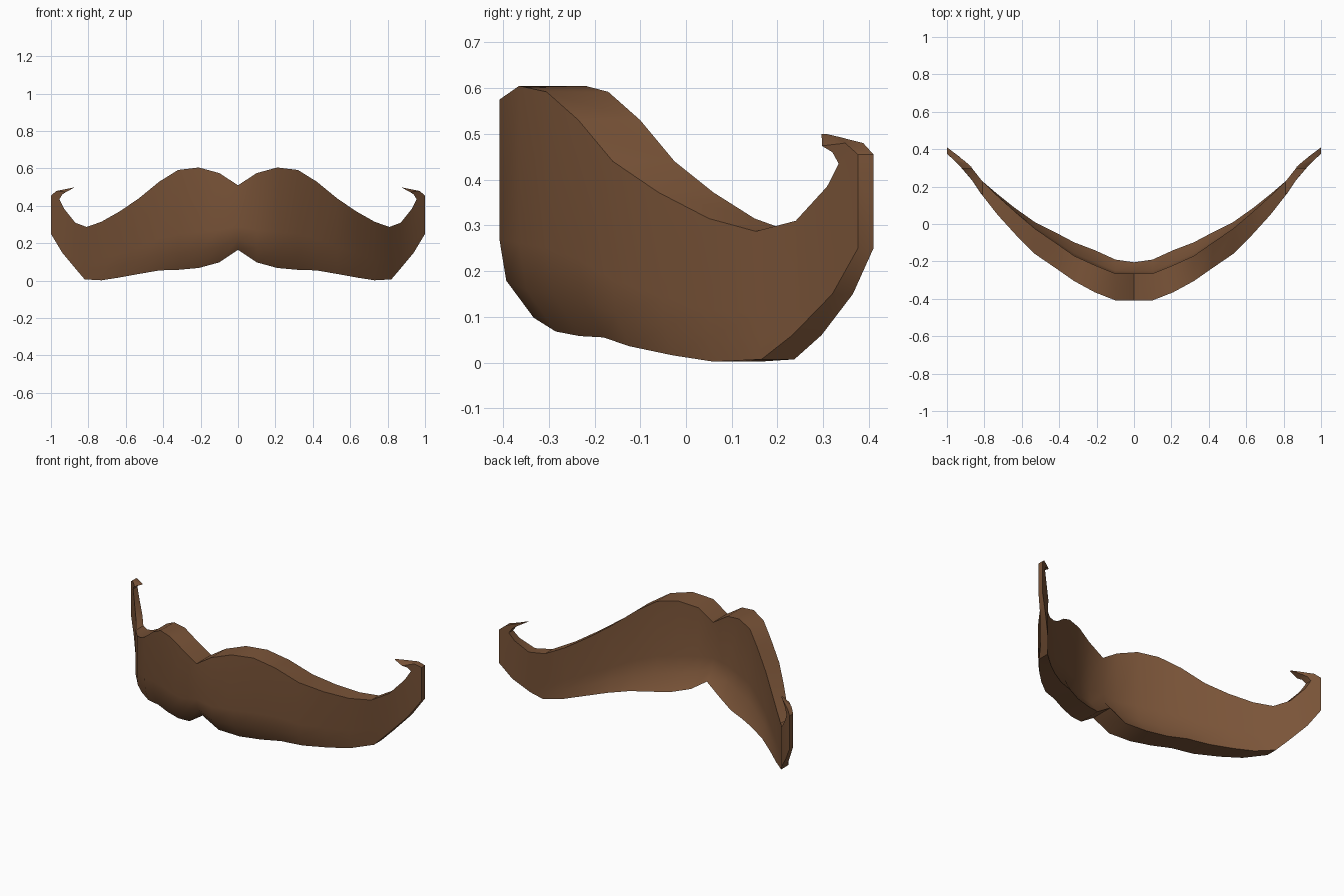
import bpy
import bmesh
import math

if "Cube" in bpy.data.objects:
    bpy.data.objects.remove(bpy.data.objects["Cube"], do_unlink=True)

brown = bpy.data.materials.new("warm_brown")
brown.use_nodes = True
colour = (0.195, 0.089, 0.040, 1)
brown.diffuse_color = colour
brown.node_tree.nodes["Principled BSDF"].inputs["Base Color"].default_value = colour

# Half outline, centre to curled tip: upper x, z and lower x, z
STATIONS = [
    (0, .51, 0, .165), (.1, .575, .1, .098), (.21, .605, .21, .068),
    (.32, .592, .32, .058), (.42, .53, .42, .055), (.53, .44, .53, .036),
    (.63, .372, .64, .016), (.73, .315, .73, .002), (.81, .287, .82, .007),
    (.87, .31, .865, .06), (.93, .385, .94, .15), (.955, .435, 1, .25),
    (.94, .46, 1, .455), (.92, .474, .97, .48), (.87, .5, .9, .494),
]
# Plan curve: x, front y, thickness, backward sweep of the lower lip
PLAN = [
    (0, -.408, .143, .06), (.1, -.408, .143, .075), (.21, -.365, .145, .08),
    (.32, -.305, .135, .072), (.42, -.235, .135, .055), (.53, -.16, .135, .035),
    (.63, -.06, .12, .02), (.73, .05, .1, .01), (.82, .165, .072, 0),
    (.87, .24, .063, 0), (.94, .32, .045, 0), (1, .376, .034, 0),
]
# Height fraction and share of the sweep for each row of a section
ROWS = [(0, 1), (.17, .2), (.36, 0), (1, 0)]


def plan_at(x):
    for a, b in zip(PLAN, PLAN[1:]):
        if x <= b[0]:
            t = (x - a[0]) / (b[0] - a[0])
            return [p + (q - p) * t for p, q in zip(a[1:], b[1:])]
    return PLAN[-1][1:]


def section(station, side, tip):
    tx, tz, bx, bz = station
    front, back = [], []
    for t, share in ROWS:
        x, z = bx + (tx - bx) * t, bz + (tz - bz) * t
        y, thick, sweep = plan_at(x)
        if tip:
            y, thick = y + thick * .9, thick * .15
        y += sweep * share
        front.append((side * x, y, z))
        back.append((side * x, y + thick, z))
    return front + back[::-1]


# Loft closed sections from the right tip to the left tip
last = len(STATIONS) - 1
order = [(i, -1) for i in range(last, 0, -1)] + [(i, 1) for i in range(last + 1)]
bm = bmesh.new()
rings = [[bm.verts.new(p) for p in section(STATIONS[i], s, i == last)] for i, s in order]
for a, b in zip(rings, rings[1:]):
    for k in range(len(a)):
        n = (k + 1) % len(a)
        bm.faces.new((a[k], b[k], b[n], a[n]))
bm.faces.new(rings[0])
bm.faces.new(rings[-1][::-1])
bmesh.ops.recalc_face_normals(bm, faces=bm.faces)

mesh = bpy.data.meshes.new("moustache")
bm.to_mesh(mesh)
bm.free()
mesh.materials.append(brown)
moustache = bpy.data.objects.new("moustache", mesh)
bpy.context.collection.objects.link(moustache)

# Smooth the broad faces and keep the rims crisp
bpy.ops.object.select_all(action="DESELECT")
moustache.select_set(True)
bpy.context.view_layer.objects.active = moustache
bpy.ops.object.shade_smooth_by_angle(angle=math.radians(38))
